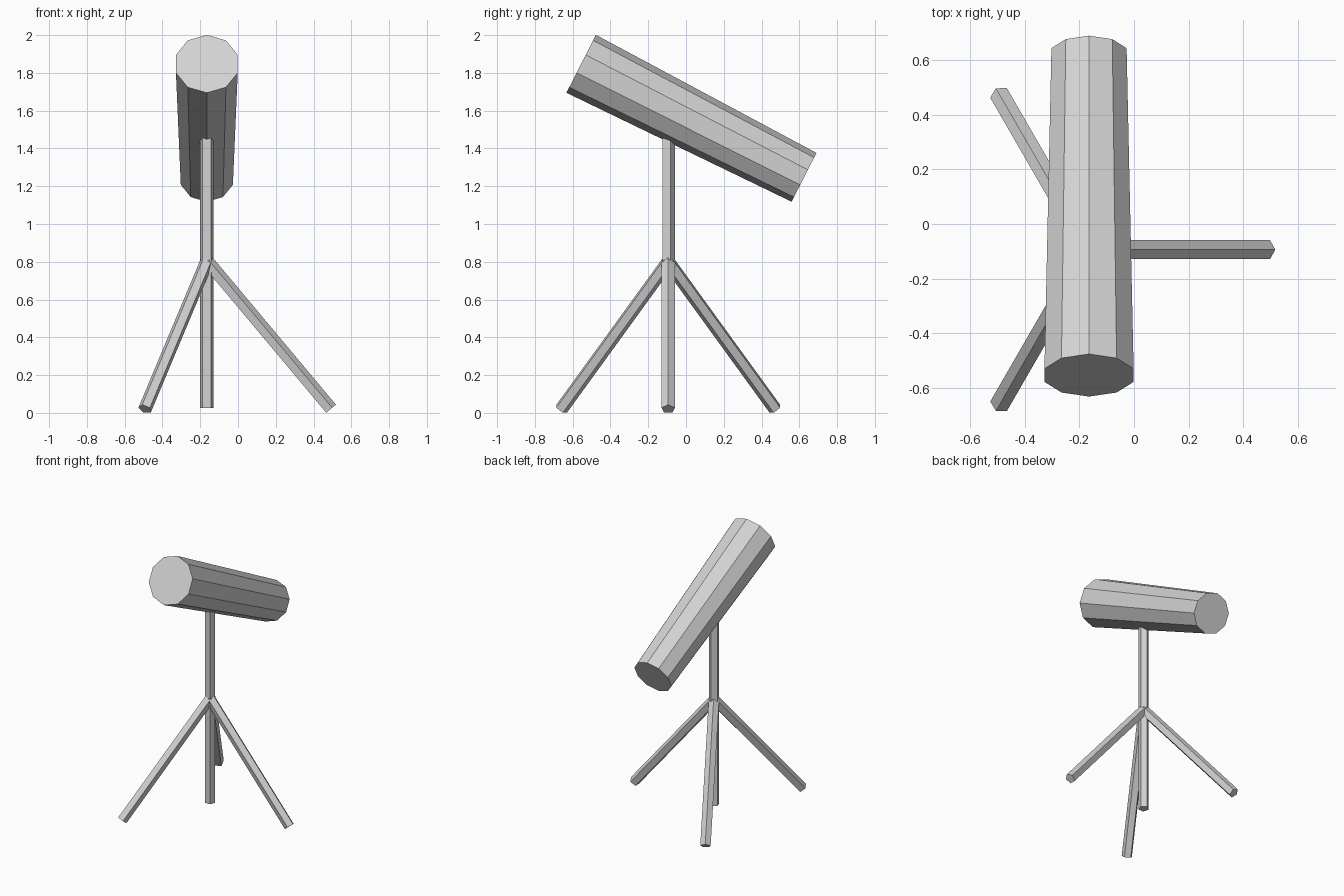
import bpy
import bmesh
from math import cos, sin, radians
from mathutils import Matrix, Vector

cube = bpy.data.objects.get("Cube")
if cube:
    bpy.data.objects.remove(cube, do_unlink=True)

GREY = (0.65, 0.65, 0.65, 1.0)
grey = bpy.data.materials.new("light_grey")
grey.use_nodes = True
grey.diffuse_color = GREY
grey.node_tree.nodes["Principled BSDF"].inputs["Base Color"].default_value = GREY


def prism(name, start, end, sides, r_start, r_end, ridge):
    """Capped, flat-sided bar from start to end with one corner edge towards ridge."""
    start, end = Vector(start), Vector(end)
    axis = (end - start).normalized()
    out = (Vector(ridge) - axis * axis.dot(Vector(ridge))).normalized()
    side = axis.cross(out)
    bm = bmesh.new()
    # The first corner of the cone ring lies on local +x, which maps to the ridge
    bmesh.ops.create_cone(bm, cap_ends=True, segments=sides, radius1=r_start,
                          radius2=r_end, depth=(end - start).length)
    first = max(bm.verts, key=lambda v: v.co.x)
    turn = Matrix.Rotation(-Vector((1, 0)).angle_signed(first.co.xy) * -1, 3, "Z")
    frame = Matrix((out, side, axis)).transposed() @ turn
    for v in bm.verts:
        v.co = frame @ v.co + (start + end) / 2
    bmesh.ops.recalc_face_normals(bm, faces=bm.faces)
    mesh = bpy.data.meshes.new(name)
    bm.to_mesh(mesh)
    bm.free()
    mesh.materials.append(grey)
    obj = bpy.data.objects.new(name, mesh)
    bpy.context.collection.objects.link(obj)
    return obj


CX, CY = -0.165, -0.094
BAR = 0.037
UP = (0, 0, 1)

# Tapered ten-sided tube, tilted up towards the front
prism("telescope_tube", (CX, -0.555, 1.848), (CX, 0.625, 1.247), 10, 0.172, 0.145, UP)

# Upright post, running up into the tube
prism("center_post", (CX, CY, 0.025), (CX, CY, 1.6), 5, BAR, BAR, (0, 1, 0))

# Three splayed legs
REACH = 0.655
for name, degrees in (("left_leg", 0), ("back_right_leg", 120), ("front_right_leg", 240)):
    a = radians(degrees)
    foot = (CX + REACH * cos(a), CY + REACH * sin(a), 0.02)
    prism(name, (CX, CY, 0.802), foot, 5, BAR, BAR, UP)
